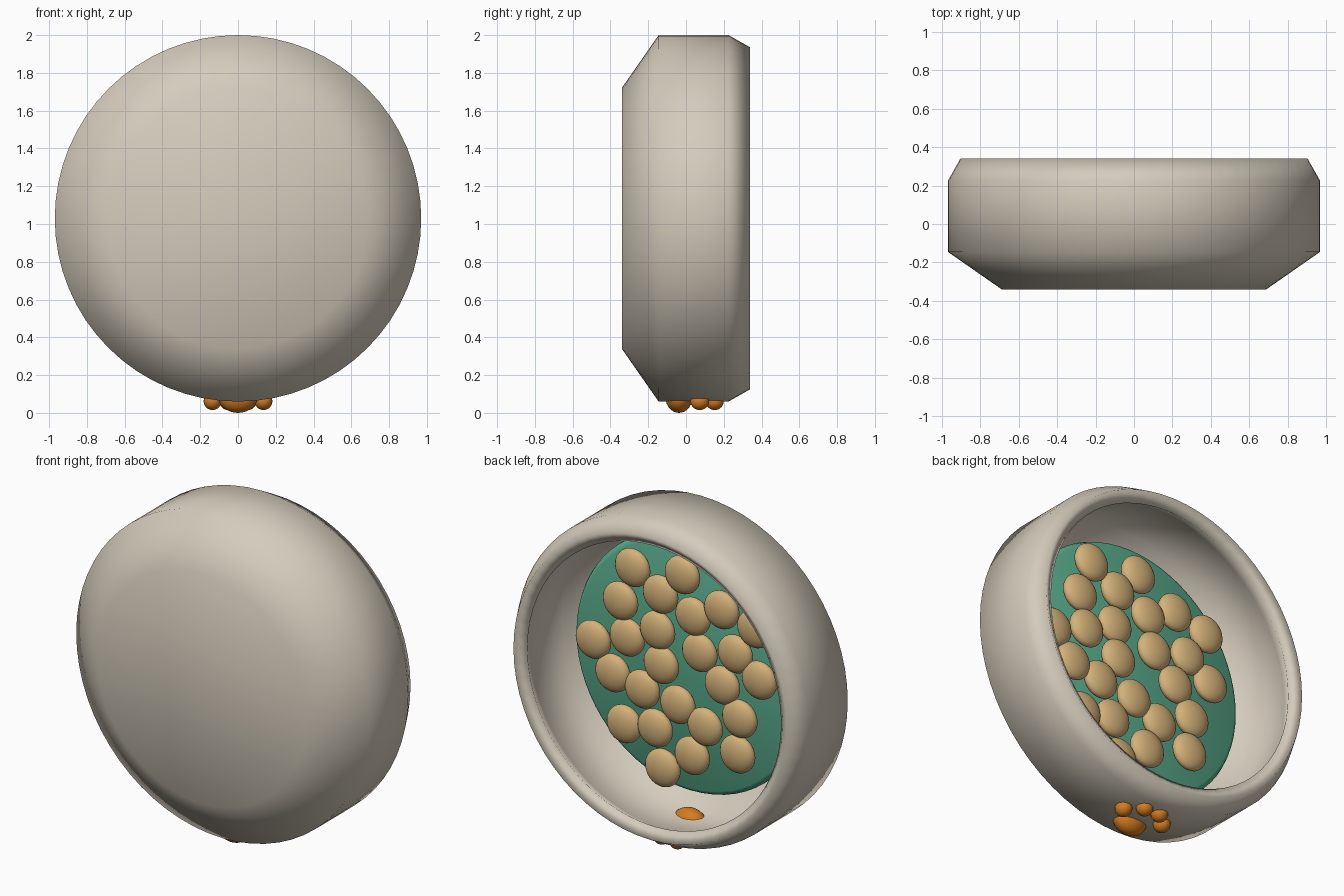
import bpy, bmesh, math
from mathutils import Matrix, Vector

if "Cube" in bpy.data.objects:
    bpy.data.objects.remove(bpy.data.objects["Cube"])

CZ = 1.03  # height of the bowl's axis


def material(name, rgb):
    m = bpy.data.materials.new(name)
    m.diffuse_color = (*rgb, 1)
    m.use_nodes = True
    m.node_tree.nodes["Principled BSDF"].inputs["Base Color"].default_value = m.diffuse_color
    return m


cream = material("cream ceramic", (0.66, 0.60, 0.50))
green = material("green filling", (0.10, 0.42, 0.27))
tan = material("tan kibble", (0.66, 0.44, 0.19))
orange = material("orange paw", (0.65, 0.20, 0.015))


def finish(bm, name, mat):
    bmesh.ops.recalc_face_normals(bm, faces=bm.faces)
    for f in bm.faces:
        f.smooth = True
    me = bpy.data.meshes.new(name)
    bm.to_mesh(me)
    bm.free()
    me.materials.append(mat)
    ob = bpy.data.objects.new(name, me)
    bpy.context.collection.objects.link(ob)
    return ob


def lathe(name, profile, mat, steps=64):
    """Spin (radius, y) points around the horizontal y axis at height CZ."""
    bm = bmesh.new()
    verts = [bm.verts.new((r, y, CZ)) for r, y in profile]
    edges = [bm.edges.new(p) for p in zip(verts, verts[1:])]
    bmesh.ops.spin(bm, geom=verts + edges, cent=(0, 0, CZ), axis=(0, 1, 0),
                   angle=2 * math.pi, steps=steps, use_duplicate=False)
    bmesh.ops.remove_doubles(bm, verts=bm.verts, dist=1e-4)
    return finish(bm, name, mat)


def ellipsoid(name, center, radii, mat):
    bm = bmesh.new()
    mtx = Matrix.Translation(Vector(center)) @ Matrix.Diagonal((*radii, 1))
    bmesh.ops.create_uvsphere(bm, u_segments=24, v_segments=14, radius=1, matrix=mtx)
    return finish(bm, name, mat)


# bowl shell: base, flared side, wall, turned-in rim, inside
lathe("bowl", [(0, -0.34), (0.69, -0.34), (0.97, -0.145), (0.97, 0.225),
               (0.905, 0.34), (0.84, 0.30), (0.90, 0.20), (0.90, -0.11),
               (0.65, -0.265), (0, -0.265)], cream)

# filling disc with a softened edge
lathe("filling", [(0, -0.12), (0.74, -0.12), (0.76, -0.09), (0.76, -0.055),
                  (0.75, -0.035), (0.73, -0.025), (0, -0.025)], green)

# kibble pieces: x and height relative to the bowl axis
spots = [(.33, .52), (0, .565), (.41, .30), (.145, .41), (.59, .02), (.365, .095),
         (.165, .19), (-.07, .335), (-.26, .425), (-.48, .37), (.46, -.145),
         (.14, -.01), (-.115, .13), (-.35, .185), (.265, -.19), (-.265, -.025),
         (-.51, .07), (.385, -.43), (.03, -.22), (.18, -.40), (-.15, -.305),
         (-.38, -.195), (.13, -.625), (-.065, -.50), (-.365, -.41)]
for i, (x, z) in enumerate(spots):
    ellipsoid(f"kibble_{i + 1}", (x, 0.033, CZ + z), (0.112, 0.052, 0.112), tan)

# paw emblem on the underside: one pad and four toes
ellipsoid("paw_pad", (0, -0.037, 0.09), (0.105, 0.072, 0.085), orange)
for side, sx in (("left", -1), ("right", 1)):
    ellipsoid(f"outer_toe_{side}", (sx * 0.135, 0.073, 0.062), (0.047, 0.05, 0.047), orange)
    ellipsoid(f"inner_toe_{side}", (sx * 0.052, 0.152, 0.062), (0.047, 0.048, 0.047), orange)

# rest the lowest point exactly on the ground
low = min(v.co.z for o in bpy.data.objects for v in o.data.vertices)
for o in bpy.data.objects:
    if o.name == "paw_pad":
        o.data.transform(Matrix.Translation((0, 0, -low)))
